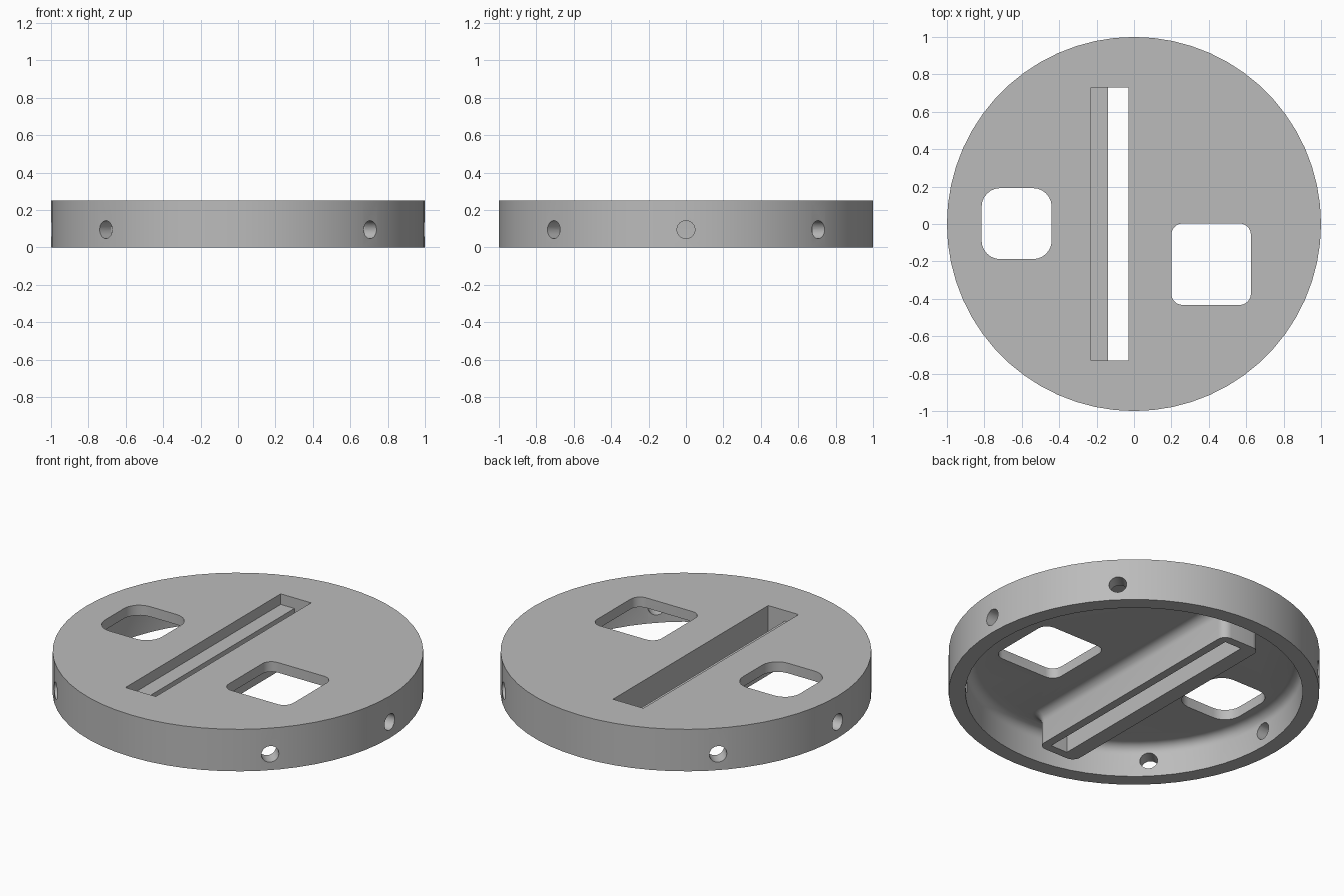
import bpy, bmesh, math
from mathutils import Matrix

if "Cube" in bpy.data.objects:
    bpy.data.objects.remove(bpy.data.objects["Cube"])

HEIGHT, PLATE_Z, RIM_IN = 0.25, 0.19, 0.91
FILLET, SIDES, ARC = 0.055, 60, 6

grey = bpy.data.materials.new("plain grey")
grey.use_nodes = True
colour = (0.5, 0.5, 0.5, 1)
grey.diffuse_color = colour
grey.node_tree.nodes["Principled BSDF"].inputs["Base Color"].default_value = colour


def make(name, bm):
    bmesh.ops.recalc_face_normals(bm, faces=bm.faces)
    mesh = bpy.data.meshes.new(name)
    bm.to_mesh(mesh)
    bm.free()
    mesh.materials.append(grey)
    obj = bpy.data.objects.new(name, mesh)
    bpy.context.collection.objects.link(obj)
    return obj


def loft(name, rings):
    """Skin equal-length rings of points and cap both ends."""
    bm = bmesh.new()
    loops = [[bm.verts.new(p) for p in ring] for ring in rings]
    for low, high in zip(loops, loops[1:]):
        for i in range(len(low)):
            j = (i + 1) % len(low)
            bm.faces.new((low[i], low[j], high[j], high[i]))
    bm.faces.new(loops[0])
    bm.faces.new(loops[-1])
    return make(name, bm)


def rounded_rect(x0, x1, y0, y1, r, z, grow=0):
    points = []
    corners = ((x1 - r, y1 - r), (x0 + r, y1 - r), (x0 + r, y0 + r), (x1 - r, y0 + r))
    for k, (cx, cy) in enumerate(corners):
        for i in range(ARC + 1):
            a = math.pi / 2 * (k + i / ARC)
            points.append((cx + (r + grow) * math.cos(a), cy + (r + grow) * math.sin(a), z))
    return points


def circle(r, z):
    angles = [2 * math.pi * i / SIDES for i in range(SIDES)]
    return [(r * math.cos(a), r * math.sin(a), z) for a in angles]


def box(name, x0, x1, y0, y1, z0, z1):
    return loft(name, [[(x, y, z) for x, y in ((x0, y0), (x1, y0), (x1, y1), (x0, y1))]
                       for z in (z0, z1)])


def combine(target, tool, operation):
    mod = target.modifiers.new(operation, 'BOOLEAN')
    mod.operation, mod.solver, mod.object = operation, 'EXACT', tool
    bpy.context.view_layer.objects.active = target
    bpy.ops.object.modifier_apply(modifier=mod.name)
    bpy.data.objects.remove(tool)


# Quarter arc from a wall up into the underside: (outward offset, height)
fillet = []
for i in range(ARC + 1):
    a = math.pi / 2 * i / ARC
    fillet.append((FILLET * (1 - math.cos(a)), PLATE_Z - FILLET * (1 - math.sin(a))))

# Round cap: rim and top plate with a filleted inner corner
cap_rings = [circle(RIM_IN - off, z) for off, z in reversed(fillet)]
cap_rings += [circle(RIM_IN, 0), circle(1, 0), circle(1, HEIGHT)]
cap = loft("round_cap", cap_rings)

# Slot housing under the plate, flaring into it
outline = (-0.232, 0.02, -0.78, 0.78, 0.05)
housing_rings = [rounded_rect(*outline, 0)]
housing_rings += [rounded_rect(*outline, z, off) for off, z in fillet]
housing_rings.append(rounded_rect(*outline, PLATE_Z + 0.03, FILLET))
combine(cap, loft("slot_housing", housing_rings), 'UNION')

# Stepped slot: wide recess on top, narrow opening right through
combine(cap, box("recess_cutter", -0.23, -0.03, -0.73, 0.73, PLATE_Z - 0.003, 0.4), 'DIFFERENCE')
combine(cap, box("slot_cutter", -0.14, -0.03, -0.73, 0.73, -0.1, 0.3), 'DIFFERENCE')

# Two rounded windows in the plate
for window in ((-0.815, -0.44, -0.188, 0.192, 0.1), (0.2, 0.625, -0.433, 0.003, 0.06)):
    cutter = loft("window_cutter", [rounded_rect(*window, z) for z in (0.1, 0.4)])
    combine(cap, cutter, 'DIFFERENCE')

# Radial screw holes through the rim
for degrees in (0, 45, 135, 180, 225, 315):
    bm = bmesh.new()
    turn = (Matrix.Rotation(math.radians(degrees), 4, 'Z')
            @ Matrix.Translation((0.96, 0, 0.095)) @ Matrix.Rotation(math.pi / 2, 4, 'Y'))
    bmesh.ops.create_cone(bm, cap_ends=True, segments=24, radius1=0.048, radius2=0.048,
                          depth=0.2, matrix=turn)
    combine(cap, make("hole_cutter", bm), 'DIFFERENCE')

bpy.ops.object.select_all(action='DESELECT')
cap.select_set(True)
bpy.context.view_layer.objects.active = cap
bpy.ops.object.shade_smooth_by_angle(angle=math.radians(30))
